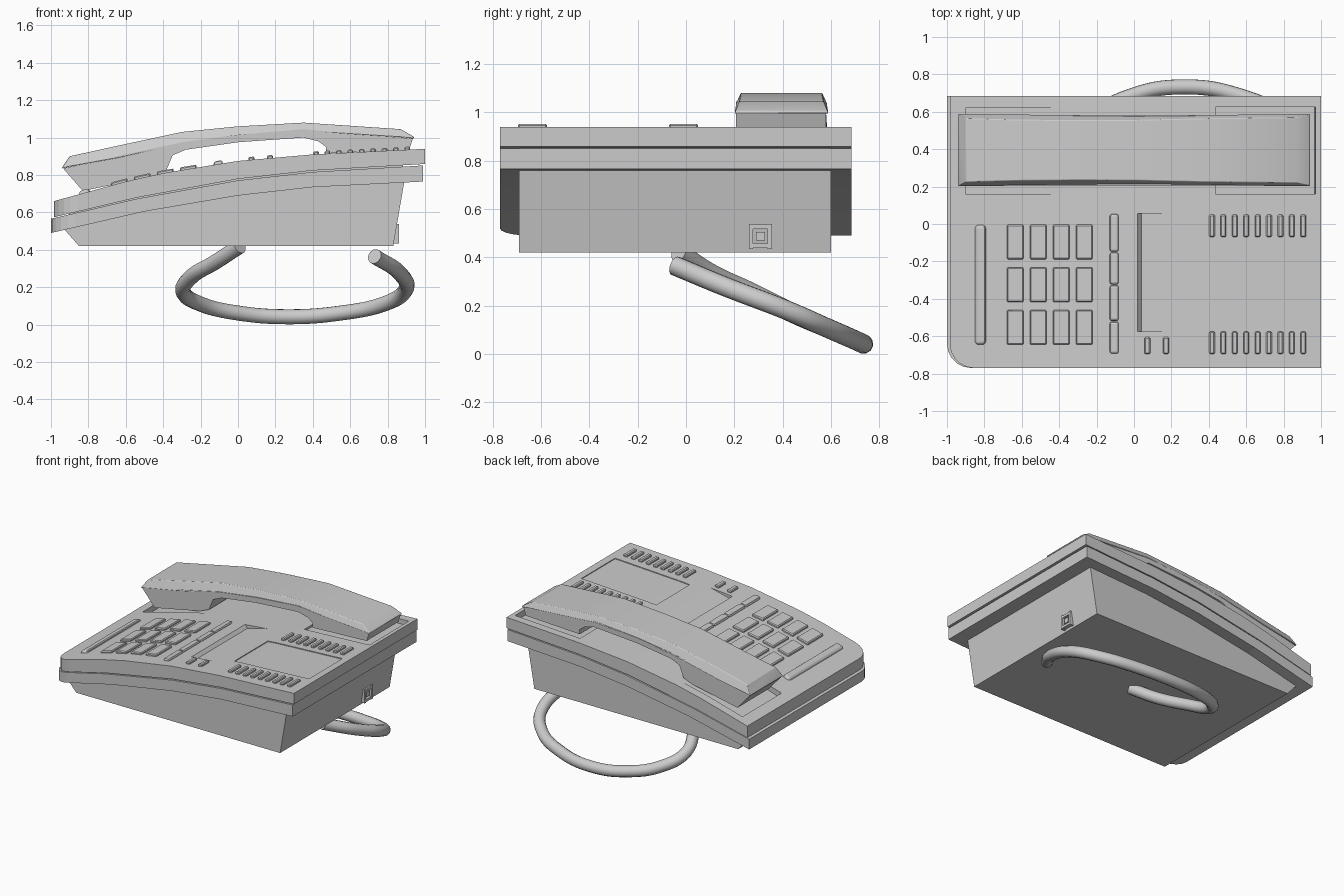
import bpy, bmesh, math

if "Cube" in bpy.data.objects:
    bpy.data.objects.remove(bpy.data.objects["Cube"])

grey = bpy.data.materials.new("grey plastic")
grey.use_nodes = True
grey.diffuse_color = (0.6, 0.6, 0.6, 1)
grey.node_tree.nodes["Principled BSDF"].inputs["Base Color"].default_value = (0.6, 0.6, 0.6, 1)

# Side curves of the housing, from left edge to right edge (x, z)
DECK = [(-0.985, 0.66), (-0.6, 0.765), (-0.4, 0.81), (0, 0.875), (0.4, 0.91), (1.0, 0.94)]
SEAM = [(-1.0, 0.57), (-0.55, 0.675), (0, 0.775), (0.4, 0.82), (1.0, 0.855)]
UNDER = [(-1.0, 0.49), (-0.5, 0.605), (0, 0.69), (0.4, 0.735), (0.99, 0.765)]


def deck(x):
    for (x0, z0), (x1, z1) in zip(DECK, DECK[1:]):
        if x <= x1:
            return z0 + (z1 - z0) * (x - x0) / (x1 - x0)
    return DECK[-1][1]


def finish(name, bm):
    bmesh.ops.recalc_face_normals(bm, faces=bm.faces)
    mesh = bpy.data.meshes.new(name)
    bm.to_mesh(mesh)
    bm.free()
    mesh.materials.append(grey)
    obj = bpy.data.objects.new(name, mesh)
    bpy.context.collection.objects.link(obj)
    return obj


def activate(obj):
    bpy.ops.object.select_all(action='DESELECT')
    obj.select_set(True)
    bpy.context.view_layer.objects.active = obj


def loft(name, rings):
    """Skin closed rings of equal length and cap both ends."""
    bm = bmesh.new()
    loops = [[bm.verts.new(p) for p in ring] for ring in rings]
    for a, b in zip(loops, loops[1:]):
        for i in range(len(a)):
            j = (i + 1) % len(a)
            bm.faces.new((a[i], a[j], b[j], b[i]))
    bm.faces.new(loops[0])
    bm.faces.new(loops[-1])
    return finish(name, bm)


def prism(name, profile, y0, y1):
    return loft(name, [[(x, y, z) for x, z in profile] for y in (y0, y1)])


def bevel(obj, width, segments):
    mod = obj.modifiers.new("rounding", 'BEVEL')
    mod.width, mod.segments, mod.limit_method = width, segments, 'ANGLE'


def key(name, x0, x1, y0, y1, height=0.016, width=0.006, segments=1):
    """A cap that follows the slope of the deck."""
    obj = prism(name, [(x0, deck(x0) - 0.02), (x1, deck(x1) - 0.02),
                       (x1, deck(x1) + height), (x0, deck(x0) + height)], y0, y1)
    bevel(obj, width, segments)
    return obj


def cut(obj, profile, y0, y1):
    cutter = prism("cutter", profile, y0, y1)
    cutter.hide_render = True
    mod = obj.modifiers.new("recess", 'BOOLEAN')
    mod.operation, mod.solver, mod.object = 'DIFFERENCE', 'EXACT', cutter
    activate(obj)
    bpy.ops.object.modifier_apply(modifier=mod.name)
    bpy.data.objects.remove(cutter)


def round_corner(obj):
    """Round the upright edge at the front left of a slab."""
    bm = bmesh.new()
    bm.from_mesh(obj.data)
    edges = [e for e in bm.edges if all(v.co.x < -0.95 and v.co.y < -0.7 for v in e.verts)]
    bmesh.ops.bevel(bm, geom=edges, offset=0.13, segments=5, profile=0.5, affect='EDGES')
    bm.to_mesh(obj.data)
    bm.free()


# Housing: two stacked slabs over a narrower base
lift = [(x * 0.985 if x < 0 else x, z + 0.004) for x, z in SEAM]
top_slab = prism("top_cover", DECK + lift[::-1], -0.77, 0.685)
drop = [(min(x, 0.99), z - 0.004) for x, z in SEAM]
lower_slab = prism("lower_cover", drop + UNDER[::-1], -0.77, 0.685)
for slab in (top_slab, lower_slab):
    round_corner(slab)
prism("base", [(-0.85, 0.42), (0.83, 0.42), (0.89, 0.77), (0.88, 0.855), (0.4, 0.825),
               (0, 0.785), (-0.55, 0.685), (-0.9, 0.6), (-0.925, 0.505)], -0.69, 0.6)

# Recesses: handset wells, slanted label tray, paper window
cut(top_slab, [(-0.9, 0.64), (-0.38, deck(-0.38)), (-0.38, 1.0), (-0.9, 1.0)], 0.16, 0.62)
cut(top_slab, [(0.435, 0.895), (0.965, 0.9), (0.98, 1.0), (0.435, 1.0)], 0.16, 0.625)
cut(top_slab, [(0.04, deck(0.04) - 0.025), (0.2, deck(0.2)), (0.2, 1.0), (0.02, 1.0),
               (0.02, deck(0.02))], -0.575, 0.055)
cut(top_slab, [(x, deck(x) - 0.006) for x in (0.33, 0.4, 0.945)] + [(0.945, 1.0), (0.33, 1.0)],
    -0.515, -0.12)

# Number keys
for col in range(4):
    for row in range(3):
        x, y = -0.68 + col * 0.123, -0.645 + row * 0.228
        key("number_key", x, x + 0.09, y, y + 0.185)

# Long rocker bar and segmented function bar
key("side_bar", -0.85, -0.792, -0.645, -0.005, 0.018, 0.018, 3)
stops = (-0.695, -0.52, -0.325, -0.15, 0.055)
for a, b in zip(stops, stops[1:]):
    key("function_key", -0.13, -0.082, a + 0.002, b - 0.002, 0.018, 0.012, 2)

# Rows of slim line keys and two small keys
for i in range(9):
    x = 0.402 + i * 0.061
    key("line_key_back", x, x + 0.03, -0.07, 0.05)
    key("line_key_front", x, x + 0.03, -0.695, -0.575)
for x in (0.055, 0.155):
    key("small_key", x, x + 0.032, -0.695, -0.605)

# Handset: underside with both ear cups, then tapered shell
prism("handset_underside", [
    (-0.935, 0.835), (-0.83, 0.715), (-0.46, 0.79), (-0.385, 0.82), (-0.35, 0.905),
    (-0.28, 0.935), (0, 0.975), (0.35, 1.0), (0.43, 0.98), (0.47, 0.95), (0.47, 0.915),
    (0.915, 0.935), (0.935, 0.995), (0.35, 1.045), (0, 1.015), (-0.3, 0.975),
    (-0.65, 0.9)], 0.207, 0.58)
sections = [(-0.94, 0.835, 0.842), (-0.9, 0.845, 0.9), (-0.65, 0.89, 0.955), (-0.3, 0.965, 1.03),
            (0, 1.005, 1.06), (0.35, 1.035, 1.08), (0.87, 1.002, 1.045), (0.94, 0.995, 1.005)]
rings = []
for x, low, high in sections:
    wide = 0.185 + 0.01 * abs(x)
    narrow = wide - 0.45 * (high - low)
    rings.append([(x, 0.395 - wide, low), (x, 0.395 + wide, low),
                  (x, 0.395 + narrow, high), (x, 0.395 - narrow, high)])
shell = loft("handset_shell", rings)
bevel(shell, 0.012, 2)
activate(shell)
bpy.ops.object.shade_smooth_by_angle(angle=math.radians(35))

# Socket on the right-hand wall: frame bars round a small plug
def block(name, x0, x1, y0, y1, z0, z1):
    return prism(name, [(x0, z0), (x1, z0), (x1, z1), (x0, z1)], y0, y1)


cy, cz = 0.308, 0.487
for s in (-1, 1):
    a, b = sorted((s * 0.03, s * 0.048))
    block("socket_frame_side", 0.82, 0.862, cy + a, cy + b, cz - 0.052, cz + 0.052)
    block("socket_frame_bar", 0.82, 0.862, cy - 0.03, cy + 0.03, cz + a, cz + b)
block("socket_plug", 0.82, 0.856, cy - 0.018, cy + 0.018, cz - 0.018, cz + 0.018)

# Cord: one open loop hanging below and behind
path = [(0.01, -0.03, 0.42), (-0.12, 0.1, 0.335), (-0.25, 0.27, 0.255), (-0.293, 0.43, 0.175),
        (-0.2, 0.58, 0.11), (0, 0.69, 0.062), (0.27, 0.733, 0.042), (0.55, 0.69, 0.062),
        (0.78, 0.58, 0.11), (0.893, 0.42, 0.18), (0.86, 0.16, 0.28), (0.73, -0.045, 0.365)]
curve = bpy.data.curves.new("cord", 'CURVE')
curve.dimensions = '3D'
curve.bevel_depth, curve.bevel_resolution, curve.use_fill_caps = 0.041, 4, True
spline = curve.splines.new('BEZIER')
spline.bezier_points.add(len(path) - 1)
for point, co in zip(spline.bezier_points, path):
    point.co = co
    point.handle_left_type = point.handle_right_type = 'AUTO'
curve.materials.append(grey)
cord = bpy.data.objects.new("cord", curve)
bpy.context.collection.objects.link(cord)
activate(cord)
bpy.ops.object.convert(target='MESH')
bpy.ops.object.shade_smooth_by_angle(angle=math.radians(40))
